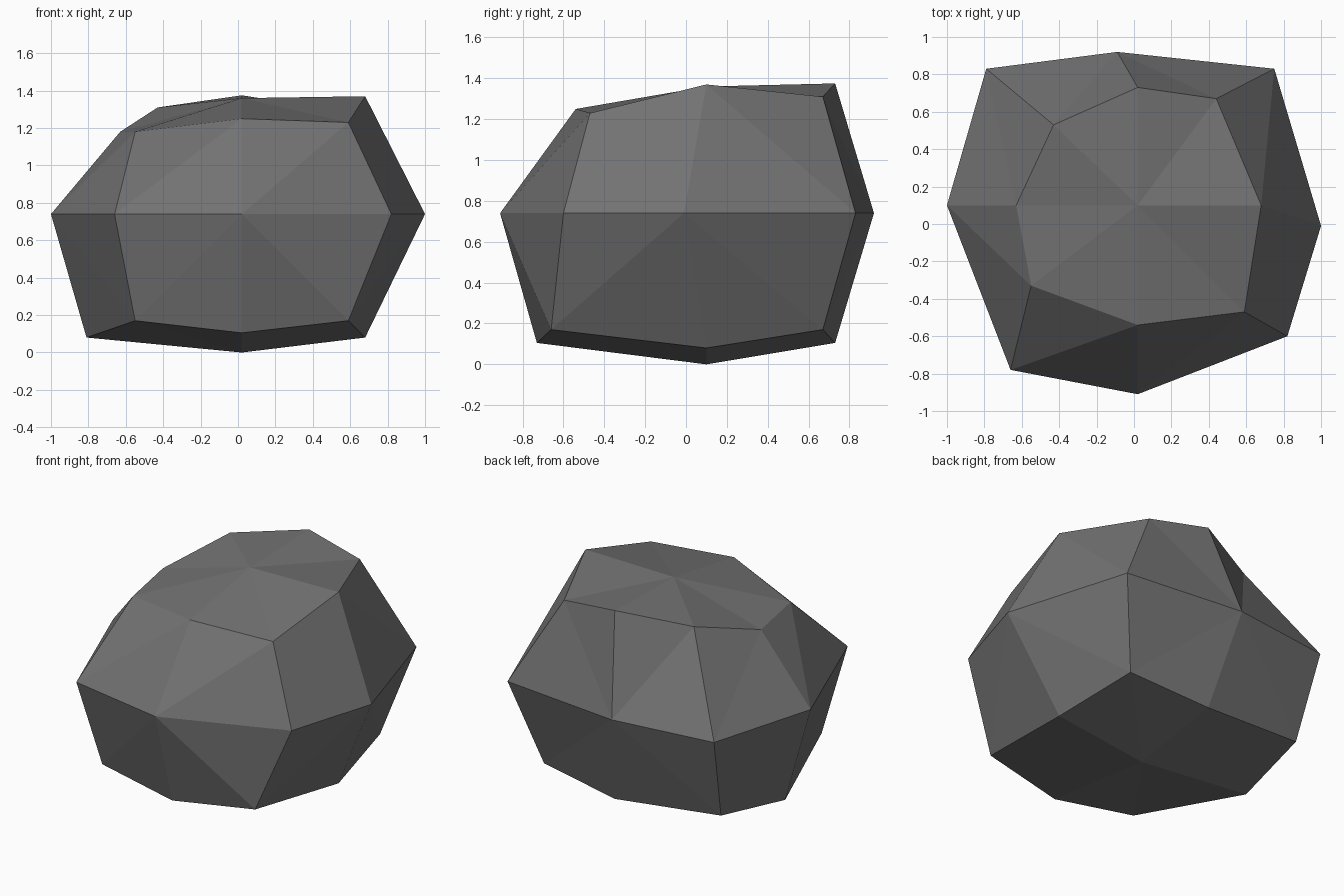
import bpy, bmesh

if "Cube" in bpy.data.objects:
    bpy.data.objects.remove(bpy.data.objects["Cube"])

# Rounded, faceted boulder: three rings of eight points plus two poles.
# Each ring runs anticlockwise from the front left corner.
bottom = [(-.55, -.66, .17), (.02, -.73, .105), (.59, -.66, .17), (.68, .10, .08),
          (.59, .67, .17), (.02, .73, .105), (-.73, .67, .17), (-.81, .10, .08)]
middle = [(-.66, -.78, .74), (.02, -.91, .74), (.82, -.60, .74), (1.0, -.01, .74),
          (.75, .83, .74), (-.09, .92, .74), (-.79, .83, .74), (-1.0, .10, .74)]
top = [(-.55, -.33, 1.18), (.02, -.54, 1.25), (.59, -.47, 1.23), (.68, .10, 1.37),
       (.44, .67, 1.31), (.02, .73, 1.375), (-.43, .53, 1.31), (-.63, .10, 1.18)]

bm = bmesh.new()
rings = [[bm.verts.new(p) for p in ring] for ring in (bottom, middle, top)]

# Side bands
for low, high in zip(rings, rings[1:]):
    for i in range(8):
        j = (i + 1) % 8
        bm.faces.new((low[i], low[j], high[j], high[i]))

# Caps: four quads round each pole
for ring, height in ((rings[0], 0.0), (rings[2], 1.36)):
    pole = bm.verts.new((.02, .10, height))
    for i in range(0, 8, 2):
        bm.faces.new((pole, ring[i - 1], ring[i], ring[i + 1]))

bmesh.ops.recalc_face_normals(bm, faces=bm.faces[:])
# Fold the slightly bent quads along their short diagonal
bmesh.ops.triangulate(bm, faces=bm.faces[:], quad_method='SHORT_EDGE')

mesh = bpy.data.meshes.new("boulder")
bm.to_mesh(mesh)
bm.free()

stone = bpy.data.materials.new("dark grey stone")
stone.diffuse_color = (0.17, 0.17, 0.17, 1)
stone.use_nodes = True
stone.node_tree.nodes["Principled BSDF"].inputs["Base Color"].default_value = stone.diffuse_color
mesh.materials.append(stone)
bpy.context.collection.objects.link(bpy.data.objects.new("boulder", mesh))
